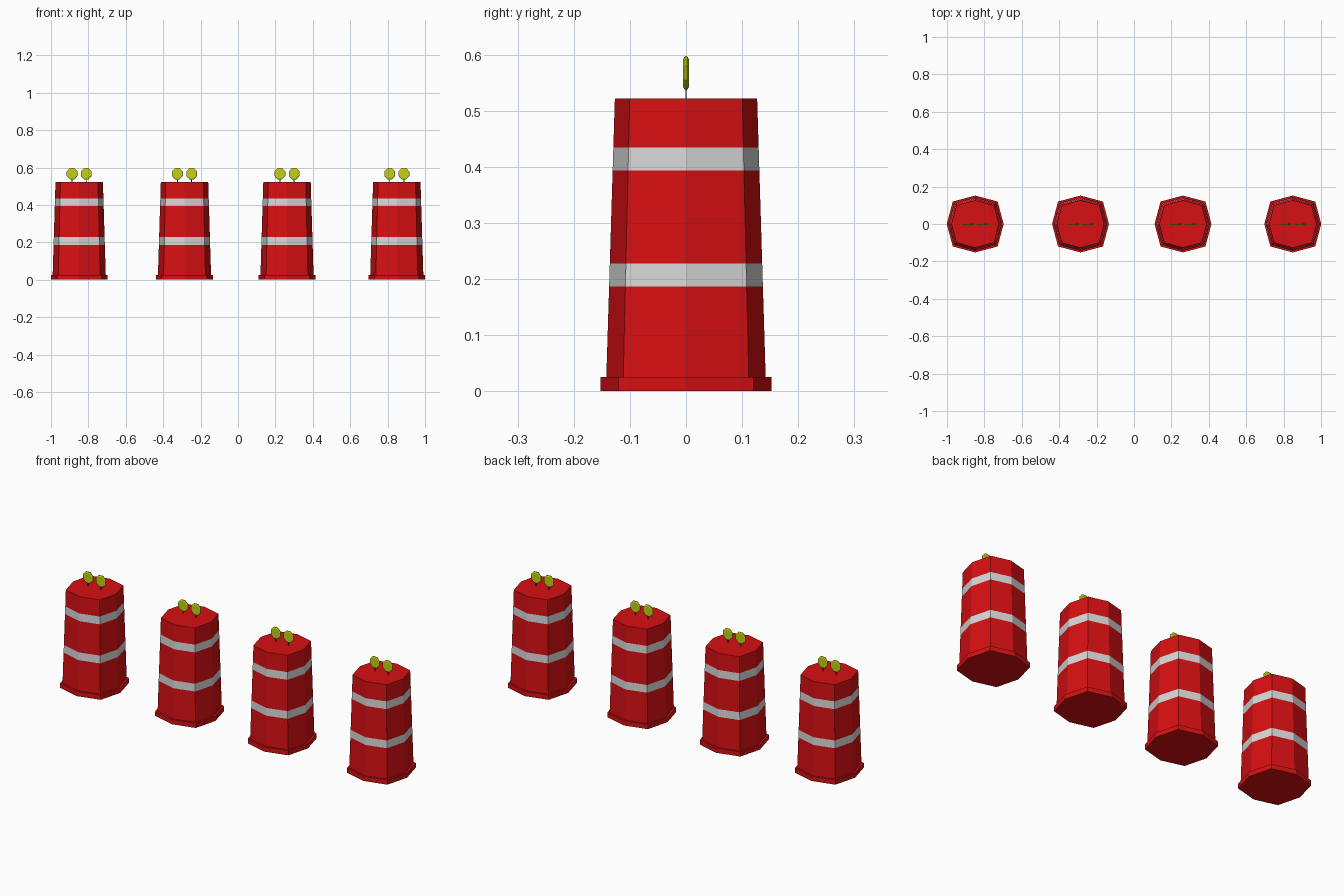
import bpy, bmesh, math

if "Cube" in bpy.data.objects:
    bpy.data.objects.remove(bpy.data.objects["Cube"])


def material(name, rgb):
    m = bpy.data.materials.new(name)
    m.diffuse_color = (*rgb, 1)
    m.use_nodes = True
    m.node_tree.nodes["Principled BSDF"].inputs["Base Color"].default_value = m.diffuse_color
    return m


RED = material("barrel red", (0.68, 0.005, 0.006))
SILVER = material("reflective grey", (0.68, 0.68, 0.68))
YELLOW = material("lamp yellow", (0.56, 0.64, 0.006))
DARK = material("dark metal", (0.04, 0.04, 0.03))


def octagon(axis, diag):
    """Eight points: vertices on the axes plus slightly bulging diagonals."""
    return [(axis, 0), (diag, diag), (0, axis), (-diag, diag),
            (-axis, 0), (-diag, -diag), (0, -axis), (diag, -diag)]


def loft(name, rings, mats, location, band=None):
    """Join equal rings of 3D points, capped at both ends."""
    bm = bmesh.new()
    loops = [[bm.verts.new(p) for p in ring] for ring in rings]
    n = len(loops[0])
    for k in range(len(loops) - 1):
        for i in range(n):
            j = (i + 1) % n
            f = bm.faces.new((loops[k][i], loops[k][j], loops[k + 1][j], loops[k + 1][i]))
            if band and k in band:
                f.material_index = 1
    bm.faces.new(loops[0][::-1])
    bm.faces.new(loops[-1])
    bmesh.ops.recalc_face_normals(bm, faces=bm.faces)
    me = bpy.data.meshes.new(name)
    bm.to_mesh(me)
    bm.free()
    for m in mats:
        me.materials.append(m)
    ob = bpy.data.objects.new(name, me)
    ob.location = location
    bpy.context.collection.objects.link(ob)
    return ob


def barrel_ring(z):
    t = (z - 0.025) / (0.522 - 0.025)
    return [(x, y, z) for x, y in octagon(0.142 - 0.0152 * t, 0.1118 - 0.0115 * t)]


def lamp_ring(r, y):
    return [(r * math.cos(a), y, 1.05 * r * math.sin(a))
            for a in [math.radians(22.5 + 45 * i) for i in range(8)]]


for n, cx in enumerate((-0.849, -0.286, 0.262, 0.849), 1):
    # wide foot
    loft(f"barrel_foot_{n}", [[(x, y, z) for x, y in octagon(0.152, 0.12)] for z in (0, 0.025)],
         [RED], (cx, 0, 0))
    # tapered body with two reflective bands
    loft(f"barrel_body_{n}", [barrel_ring(z) for z in (0.025, 0.187, 0.228, 0.393, 0.434, 0.522)],
         [RED, SILVER], (cx, 0, 0), band=(1, 3))
    # pair of warning lamps on thin stems
    for side, dx in (("left", -0.038), ("right", 0.038)):
        loft(f"lamp_{side}_{n}", [lamp_ring(0.026, -0.005), lamp_ring(0.031, -0.002),
                                  lamp_ring(0.031, 0.002), lamp_ring(0.026, 0.005)],
             [YELLOW], (cx + dx, 0, 0.567))
        loft(f"lamp_stem_{side}_{n}",
             [[(-0.002, -0.001, z), (0.002, -0.001, z), (0.002, 0.001, z), (-0.002, 0.001, z)]
              for z in (0.52, 0.545)], [DARK], (cx + dx, 0, 0))
